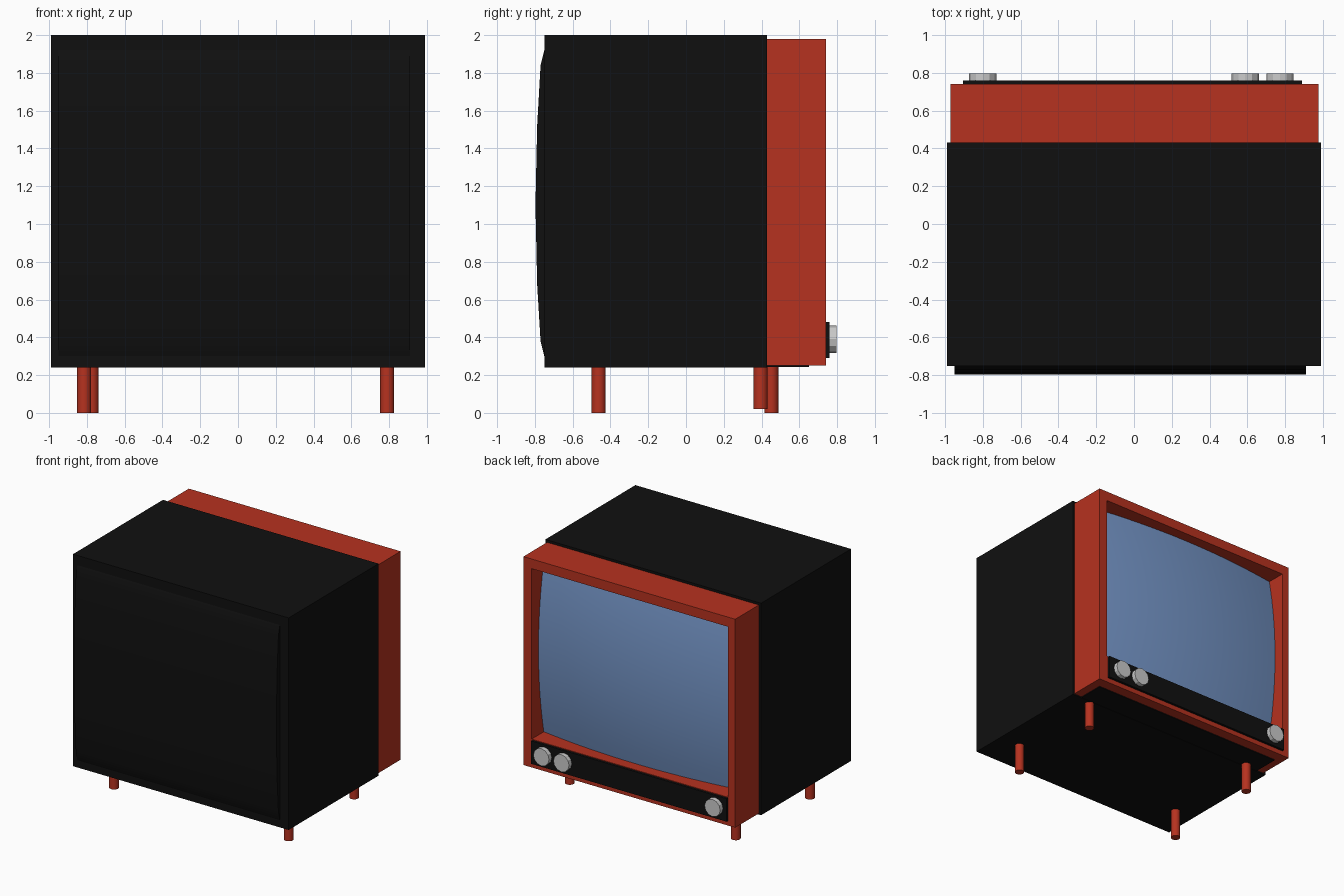
import bpy, bmesh, math

if "Cube" in bpy.data.objects:
    bpy.data.objects.remove(bpy.data.objects["Cube"])

def material(name, rgb):
    m = bpy.data.materials.new(name)
    m.diffuse_color = (*rgb, 1)
    m.use_nodes = True
    m.node_tree.nodes["Principled BSDF"].inputs["Base Color"].default_value = m.diffuse_color
    return m

RED = material("red plastic", (0.47, 0.032, 0.014))
BLACK = material("black casing", (0.005, 0.005, 0.005))
BLUE = material("blue glass", (0.17, 0.29, 0.55))

def finish(name, bm, mat=None, smooth=False):
    bmesh.ops.recalc_face_normals(bm, faces=bm.faces)
    me = bpy.data.meshes.new(name)
    bm.to_mesh(me)
    bm.free()
    ob = bpy.data.objects.new(name, me)
    bpy.context.collection.objects.link(ob)
    if mat:
        me.materials.append(mat)
    if smooth:
        bpy.ops.object.select_all(action='DESELECT')
        ob.select_set(True)
        bpy.context.view_layer.objects.active = ob
        bpy.ops.object.shade_smooth_by_angle(angle=math.radians(35))
    return ob

def box(name, x, y, z, mat):
    bm = bmesh.new()
    bmesh.ops.create_cube(bm, size=1)
    for v in bm.verts:
        v.co = [(r[0] + r[1]) / 2 + c * (r[1] - r[0]) for r, c in zip((x, y, z), v.co)]
    return finish(name, bm, mat)

def cylinder(name, centre, radius, depth, sides, axis, mat=None, smooth=False):
    bm = bmesh.new()
    bmesh.ops.create_cone(bm, cap_ends=True, segments=sides, radius1=radius,
                          radius2=radius, depth=depth)
    ob = finish(name, bm, mat, smooth)
    ob.location = centre
    if axis == 'Y':
        ob.rotation_euler.x = math.pi / 2
    return ob

# Main casing and the slab under the screen frame
box("casing", (-0.99, 0.99), (-0.75, 0.43), (0.24, 2.0), BLACK)
box("frame_underside", (-0.90, 0.90), (0.42, 0.65), (0.243, 0.26), BLACK)

# Bowed panel on the casing's far side: a profile in y/z swept along x
profile = [(-0.74, 0.28), (-0.75, 0.30), (-0.77, 0.38), (-0.788, 0.68), (-0.797, 1.1),
           (-0.788, 1.52), (-0.77, 1.84), (-0.75, 1.92), (-0.74, 1.94)]
bm = bmesh.new()
face = bm.faces.new([bm.verts.new((-0.95, y, z)) for y, z in profile])
ext = bmesh.ops.extrude_face_region(bm, geom=[face])["geom"]
bmesh.ops.translate(bm, vec=(1.86, 0, 0),
                    verts=[g for g in ext if isinstance(g, bmesh.types.BMVert)])
if not face.is_valid or len(face.link_edges if hasattr(face, "link_edges") else face.edges) and \
        all(len(e.link_faces) == 1 for e in face.edges):
    bm.faces.new([v for v in bm.verts if v.co.x < 0])
finish("bowed_panel", bm, BLACK, True)

# Screen frame: rectangular ring with a deep opening
X0, X1, Z0, Z1 = -0.905, 0.90, 0.485, 1.90
def rect(bm, x0, x1, z0, z1, y):
    return [bm.verts.new((x, y, z)) for x, z in ((x0, z0), (x1, z0), (x1, z1), (x0, z1))]
bm = bmesh.new()
loops = [rect(bm, -0.97, 0.975, 0.25, 1.98, 0.42), rect(bm, -0.97, 0.975, 0.25, 1.98, 0.74),
         rect(bm, X0, X1, Z0, Z1, 0.74), rect(bm, X0, X1, Z0, Z1, 0.42)]
for k in range(4):
    a, b = loops[k], loops[(k + 1) % 4]
    for i in range(4):
        j = (i + 1) % 4
        bm.faces.new((a[i], a[j], b[j], b[i]))
finish("screen_frame", bm, RED)

# Domed glass screen
bm = bmesh.new()
bmesh.ops.create_grid(bm, x_segments=20, y_segments=16, size=1)
for v in bm.verts:
    u, w = v.co.x, v.co.y
    v.co = ((X0 + X1) / 2 + u * (X1 - X0) / 2,
            0.58 + 0.07 * (1 - u * u) + 0.07 * (1 - w * w),
            (Z0 + Z1) / 2 + w * (Z1 - Z0) / 2)
screen = finish("screen", bm, BLUE, True)
if screen.data.polygons[0].normal.y < 0:
    screen.data.flip_normals()

# Control strip and knobs
box("control_strip", (-0.905, 0.89), (0.73, 0.76), (0.29, 0.48), BLACK)
for i, x in enumerate((-0.80, 0.588, 0.772)):
    cylinder(f"knob_{i + 1}", (x, 0.772, 0.39), 0.072, 0.05, 12, 'Y')

# Legs: x, y, foot height
for i, (x, y, foot) in enumerate(((-0.815, -0.462, 0), (0.79, -0.462, 0),
                                  (0.79, 0.395, 0.02), (-0.775, 0.452, 0))):
    cylinder(f"leg_{i + 1}", (x, y, (foot + 0.26) / 2), 0.037, 0.26 - foot, 16, 'Z', RED, True)
